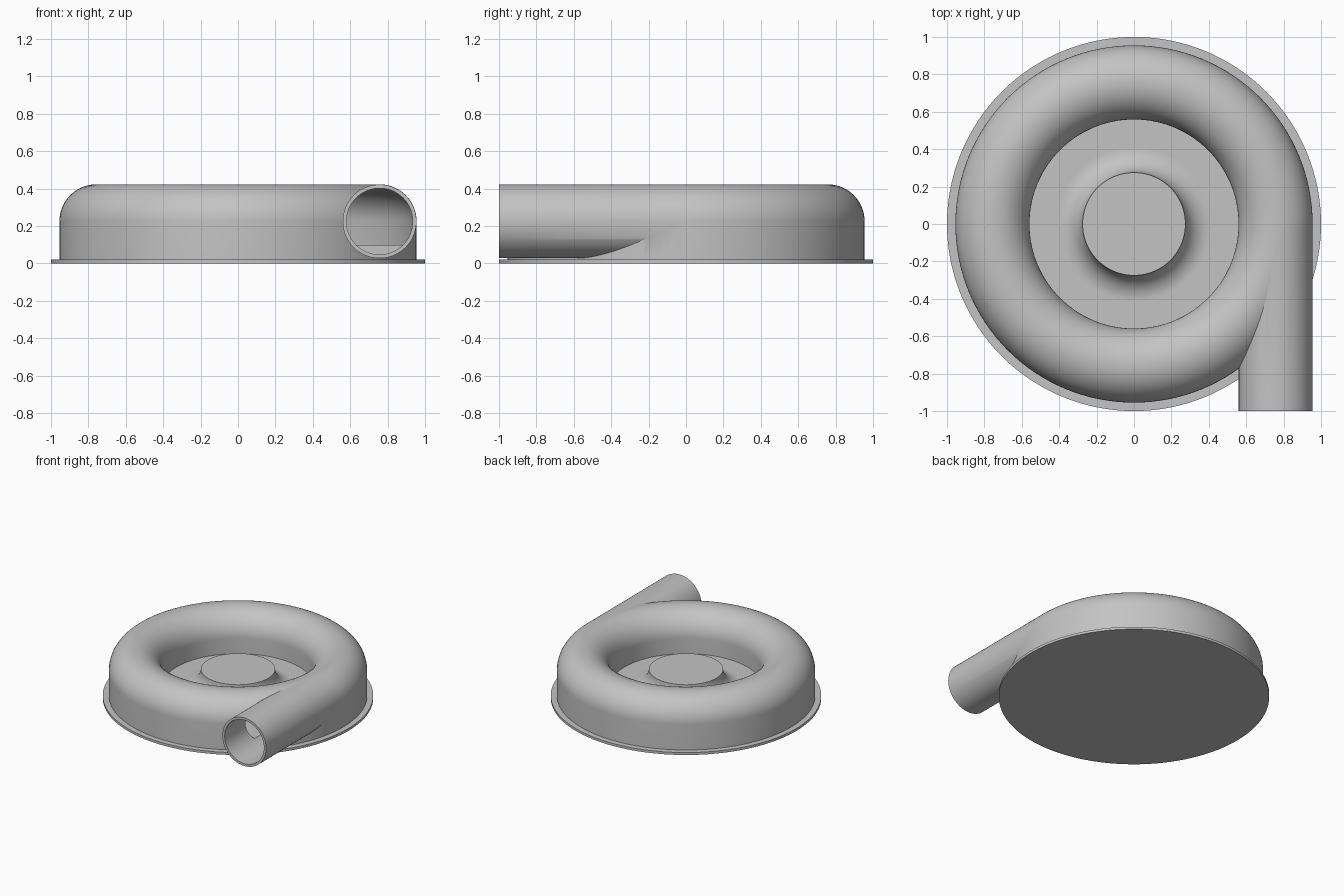
import bpy, bmesh
from math import pi, sin, cos, radians

cube = bpy.data.objects.get("Cube")
if cube:
    bpy.data.objects.remove(cube, do_unlink=True)

grey = bpy.data.materials.new("light_grey")
grey.use_nodes = True
colour = (0.55, 0.55, 0.55, 1)
grey.diffuse_color = colour
grey.node_tree.nodes["Principled BSDF"].inputs["Base Color"].default_value = colour

SEGMENTS = 128
RING = 0.757        # radius of the scroll's centre line
AXIS_Z = 0.225      # height of the scroll's centre line
TUBE = 0.198        # outer radius of the scroll
WALL = 0.02
FLOOR = 0.10
PLATE = 0.02


def arc(cx, cz, radius, start, end, steps=24):
    angles = [radians(start + (end - start) * i / steps) for i in range(steps + 1)]
    return [(cx + radius * cos(a), cz + radius * sin(a)) for a in angles]


def lathe(name, profile, closed=False):
    """Turn a (radius, height) profile around the z axis."""
    bm = bmesh.new()
    verts = [bm.verts.new((r, 0, z)) for r, z in profile]
    pairs = list(zip(verts, verts[1:]))
    if closed:
        pairs.append((verts[-1], verts[0]))
    edges = [bm.edges.new(p) for p in pairs]
    bmesh.ops.spin(bm, geom=verts + edges, cent=(0, 0, 0), axis=(0, 0, 1),
                   angle=2 * pi, steps=SEGMENTS, use_duplicate=False)
    bmesh.ops.remove_doubles(bm, verts=bm.verts, dist=1e-5)
    bmesh.ops.recalc_face_normals(bm, faces=bm.faces)
    mesh = bpy.data.meshes.new(name)
    bm.to_mesh(mesh)
    bm.free()
    obj = bpy.data.objects.new(name, mesh)
    bpy.context.collection.objects.link(obj)
    return obj


def rod(name, radius, y0, y1):
    """Cylinder along y, in line with the scroll on the left side."""
    bpy.ops.mesh.primitive_cylinder_add(
        vertices=96, radius=radius, depth=y1 - y0,
        location=(RING, (y0 + y1) / 2, AXIS_Z), rotation=(pi / 2, 0, 0))
    obj = bpy.context.object
    obj.name = name
    return obj


def combine(target, tool, operation):
    """Apply a boolean and discard the tool object."""
    mod = target.modifiers.new(operation.lower(), 'BOOLEAN')
    mod.operation, mod.object, mod.solver = operation, tool, 'EXACT'
    bpy.context.view_layer.objects.active = target
    bpy.ops.object.modifier_apply(modifier=mod.name)
    bpy.data.objects.remove(tool, do_unlink=True)


# Flat base flange
base_plate = lathe("base_plate", [(0, 0), (1, 0), (1, PLATE), (0, PLATE)])

# Scroll housing with a rounded top, straight sides and recessed centre
housing = lathe("scroll_housing",
                [(0, PLATE), (RING + TUBE, PLATE)]
                + arc(RING, AXIS_Z, TUBE, 0, 180, 40)
                + [(RING - TUBE, FLOOR), (0, FLOOR)])

# Tangential outlet pipe joins the housing, then both are hollowed
combine(housing, rod("outlet_pipe", TUBE - 0.001, -1, 0.02), 'UNION')
inner = TUBE - WALL
cavity = lathe("cavity", [(RING + inner, FLOOR)]
               + arc(RING, AXIS_Z, inner, 0, 180, 40)
               + [(RING - inner, FLOOR)], closed=True)
combine(housing, cavity, 'DIFFERENCE')
combine(housing, rod("bore", inner - 0.001, -1.1, 0), 'DIFFERENCE')

# Central hub flaring down into the floor
hub = lathe("centre_hub",
            [(0, FLOOR)] + arc(0.41, FLOOR + 0.135, 0.135, 270, 180)
            + [(0, FLOOR + 0.135)])

# Shared finish
for obj in (base_plate, housing, hub):
    obj.data.materials.clear()
    obj.data.materials.append(grey)
    bpy.ops.object.select_all(action='DESELECT')
    obj.select_set(True)
    bpy.context.view_layer.objects.active = obj
    bpy.ops.object.shade_smooth_by_angle(angle=radians(30))
